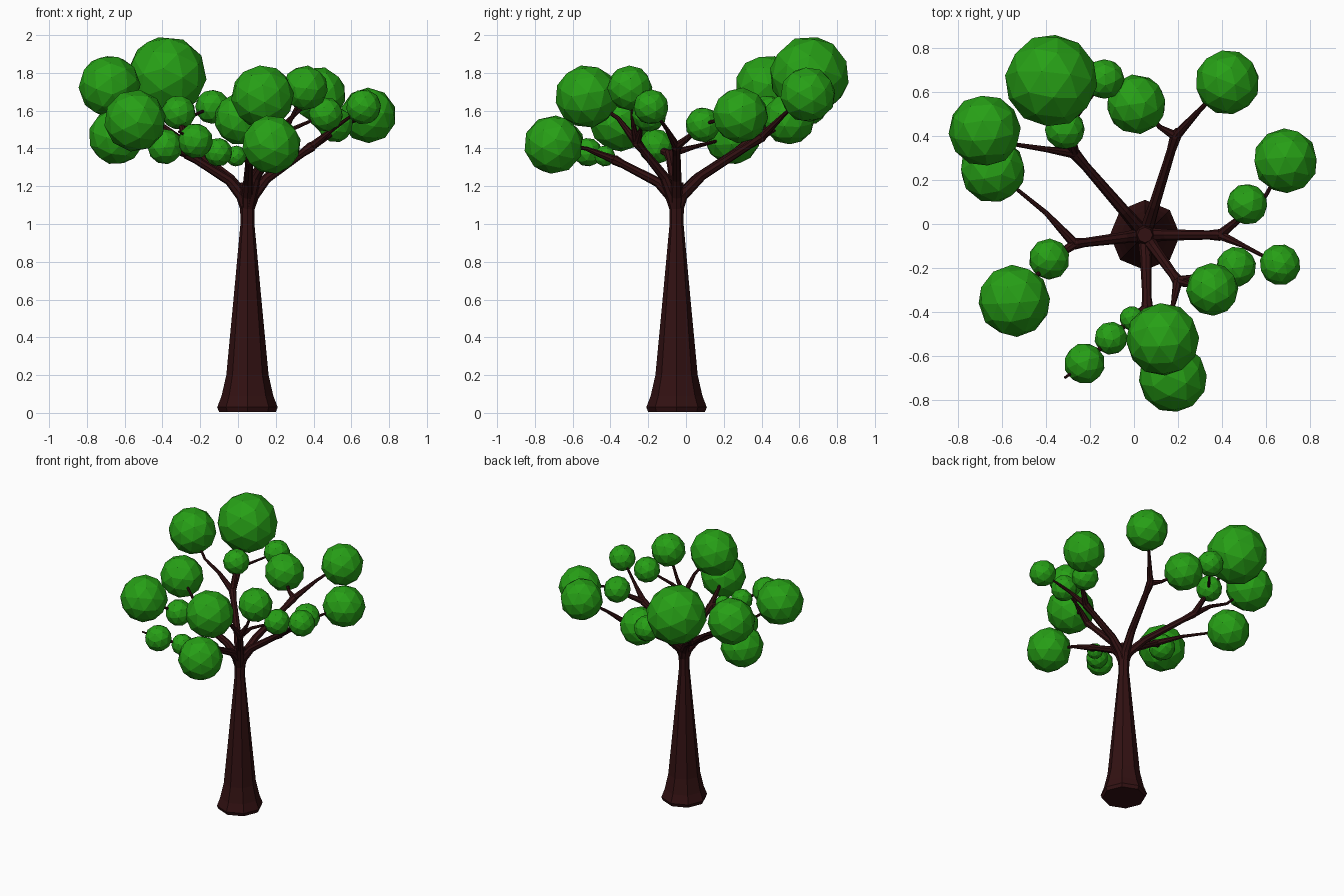
import bpy, bmesh, math
from mathutils import Vector


def material(name, rgb):
    m = bpy.data.materials.new(name)
    m.diffuse_color = (*rgb, 1)
    return m


BARK = material("dark bark", (0.032, 0.0055, 0.006))
LEAF = material("leaf green", (0.02, 0.35, 0.008))
CX, CY = 0.05, -0.05  # trunk axis


def finish(bm, name, mat):
    bmesh.ops.recalc_face_normals(bm, faces=bm.faces)
    me = bpy.data.meshes.new(name)
    bm.to_mesh(me)
    bm.free()
    me.materials.append(mat)
    ob = bpy.data.objects.new(name, me)
    bpy.context.collection.objects.link(ob)
    return ob


def tube(name, points, sides=8):
    """Tapered limb through points of (x, y, z, radius)."""
    bm = bmesh.new()
    pos = [Vector(p[:3]) for p in points]
    rings = []
    for i, p in enumerate(points):
        a, b = pos[max(i - 1, 0)], pos[min(i + 1, len(pos) - 1)]
        q = Vector((0, 0, 1)).rotation_difference((b - a).normalized())
        rings.append([bm.verts.new(pos[i] + q @ Vector((
            p[3] * math.cos(math.tau * k / sides),
            p[3] * math.sin(math.tau * k / sides), 0))) for k in range(sides)])
    for lo, hi in zip(rings, rings[1:]):
        for k in range(sides):
            n = (k + 1) % sides
            bm.faces.new((lo[k], lo[n], hi[n], hi[k]))
    bm.faces.new(rings[0][::-1])
    bm.faces.new(rings[-1])
    return finish(bm, name, BARK)


# Trunk: flared foot, narrow neck, slight swelling at the crown
profile = [(0.005, 0.15), (0.03, 0.16), (0.09, 0.137), (0.2, 0.112), (0.6, 0.074),
           (1.0, 0.037), (1.1, 0.039), (1.17, 0.05), (1.22, 0.035)]
tube("trunk", [(CX, CY, z, r) for z, r in profile])

# Main branches: each runs from the crown to its fork, then twigs leave the fork
limbs = {
    "back_left": ((-0.27, 0.32, 1.42), [
        [(-0.4, 0.34, 1.52), (-0.53, 0.36, 1.58), (-0.68, 0.425, 1.73)],
        [(-0.315, 0.43, 1.57), (-0.38, 0.655, 1.79)],
        [(-0.29, 0.45, 1.55), (-0.135, 0.66, 1.62)]]),
    "back_right": ((0.19, 0.4, 1.46), [
        [(0.3, 0.52, 1.58), (0.425, 0.645, 1.69)],
        [(0.12, 0.44, 1.48), (0.01, 0.545, 1.55)]]),
    "right": ((0.39, -0.05, 1.41), [
        [(0.5, 0.04, 1.48), (0.6, 0.13, 1.54), (0.69, 0.29, 1.575)],
        [(0.5, -0.1, 1.5), (0.665, -0.185, 1.62)]]),
    "front_right": ((0.2, -0.26, 1.43), [
        [(0.27, -0.28, 1.53), (0.355, -0.295, 1.72)],
        [(0.18, -0.36, 1.56), (0.13, -0.525, 1.67)],
        [(0.28, -0.24, 1.5), (0.465, -0.195, 1.58)]]),
    "left": ((-0.27, -0.09, 1.37), [
        [(-0.4, 0.05, 1.41), (-0.64, 0.245, 1.46)],
        [(-0.385, -0.17, 1.41), (-0.545, -0.35, 1.545)]]),
    "front": ((0.06, -0.38, 1.34), [
        [(0.1, -0.53, 1.4), (0.175, -0.7, 1.42)],
        [(-0.01, -0.43, 1.36), (-0.105, -0.52, 1.38),
         (-0.225, -0.635, 1.44), (-0.315, -0.7, 1.49)]]),
}
for name, (fork, twigs) in limbs.items():
    f = Vector(fork)
    base = Vector((CX, CY, 1.17))
    d = f - base
    side = Vector((d.x, d.y, 0)).normalized()
    tube(name + "_branch", [
        (CX, CY, 1.06, 0.03),
        (*(base + side * 0.03 - Vector((0, 0, 0.02))), 0.032),
        (*(base + d * 0.3), 0.026),
        (*(base + d * 0.85), 0.021),
        (*f, 0.027), (*(f + d * 0.07), 0.012)])
    for i, path in enumerate(twigs, 1):
        n = len(path)
        tube(f"{name}_twig_{i}", [(*fork, 0.023)] + [
            (*p, 0.017 - 0.011 * (k + 1) / n) for k, p in enumerate(path)])

# Leaf clusters: faceted balls as (x, y, z, radius)
balls = [
    (-0.377, 0.653, 1.785, 0.212), (-0.135, 0.66, 1.62, 0.092), (0.01, 0.545, 1.555, 0.137),
    (0.425, 0.645, 1.685, 0.148), (0.69, 0.288, 1.575, 0.148), (0.515, 0.09, 1.525, 0.094),
    (0.665, -0.185, 1.62, 0.094), (0.465, -0.195, 1.58, 0.092), (0.356, -0.298, 1.72, 0.12),
    (0.13, -0.525, 1.675, 0.168), (0.177, -0.702, 1.42, 0.157), (-0.01, -0.43, 1.36, 0.056),
    (-0.105, -0.52, 1.38, 0.076), (-0.225, -0.635, 1.44, 0.094), (-0.545, -0.35, 1.547, 0.165),
    (-0.386, -0.16, 1.41, 0.094), (-0.643, 0.245, 1.462, 0.15), (-0.68, 0.425, 1.73, 0.165),
    (-0.315, 0.43, 1.59, 0.092)]
for i, (x, y, z, r) in enumerate(balls, 1):
    bm = bmesh.new()
    bmesh.ops.create_icosphere(bm, subdivisions=2, radius=r)
    ob = finish(bm, f"leaf_cluster_{i}", LEAF)
    ob.location = (x, y, z)
    ob.rotation_euler = (0.4 + 0.3 * i, 0.25 * i, 0.7 * i)
